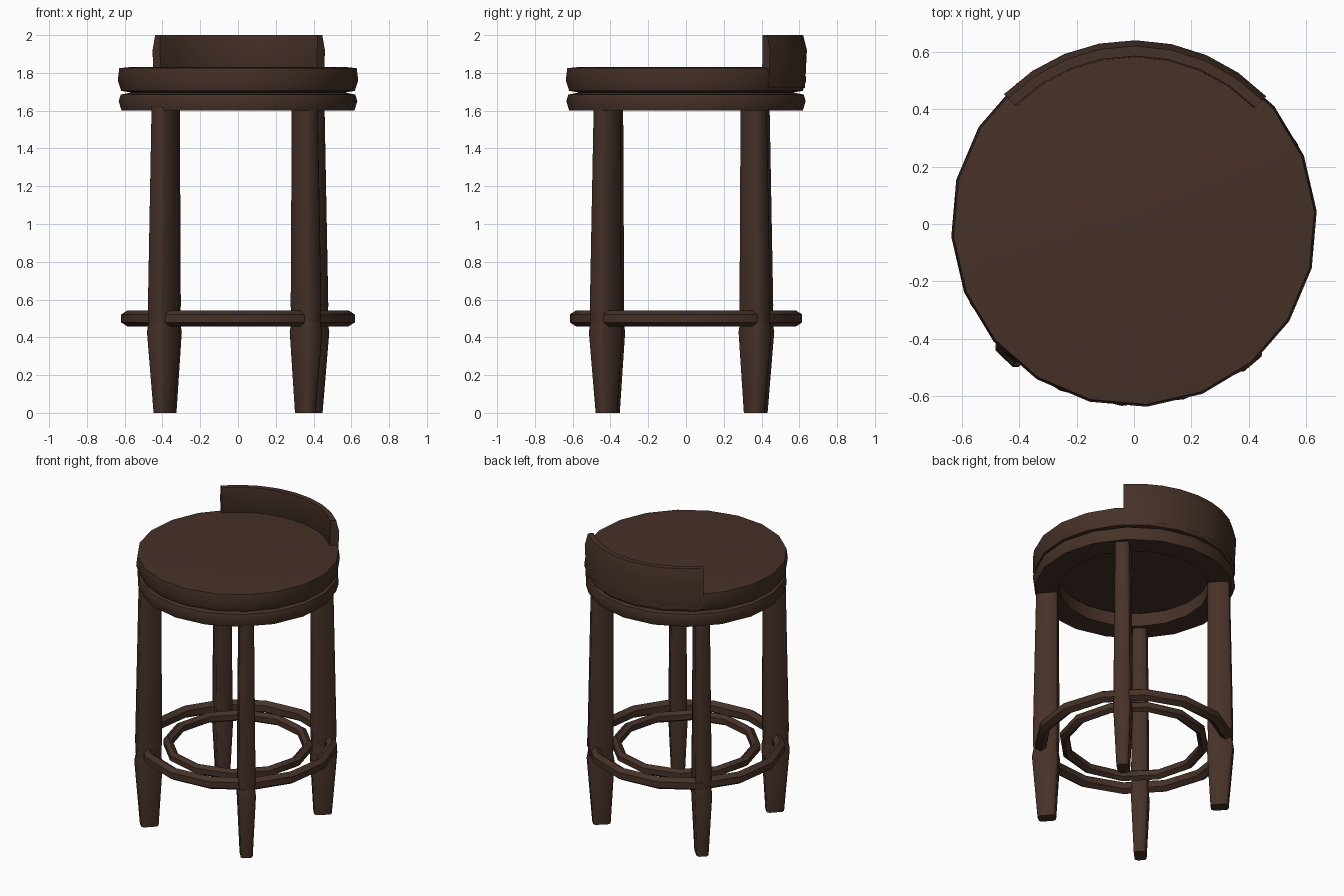
import bpy, bmesh, math
from mathutils import Vector

if "Cube" in bpy.data.objects:
    bpy.data.objects.remove(bpy.data.objects["Cube"])

wood = bpy.data.materials.new("dark brown wood")
wood.diffuse_color = (0.062, 0.031, 0.021, 1)
wood.use_nodes = True
wood.node_tree.nodes["Principled BSDF"].inputs["Base Color"].default_value = wood.diffuse_color


def make(name, bm, angle=40):
    bmesh.ops.remove_doubles(bm, verts=bm.verts, dist=1e-5)
    bmesh.ops.recalc_face_normals(bm, faces=bm.faces)
    me = bpy.data.meshes.new(name)
    bm.to_mesh(me)
    bm.free()
    me.materials.append(wood)
    ob = bpy.data.objects.new(name, me)
    bpy.context.collection.objects.link(ob)
    bpy.ops.object.select_all(action='DESELECT')
    ob.select_set(True)
    bpy.context.view_layer.objects.active = ob
    bpy.ops.object.shade_smooth_by_angle(angle=math.radians(angle))
    return ob


def sweep(name, profile, sides, start=0, span=360, closed=True, caps=False):
    """Turn an (r, z) profile about the z axis; a part turn gets end caps."""
    bm = bmesh.new()
    full = span == 360
    n = sides if full else sides + 1
    rows = []
    for i in range(n):
        a = math.radians(start + span * i / sides)
        rows.append([bm.verts.new((r * math.cos(a), r * math.sin(a), z)) for r, z in profile])
    m = len(profile)
    for i in range(sides):
        p, q = rows[i], rows[(i + 1) % n]
        for j in range(m if closed else m - 1):
            k = (j + 1) % m
            bm.faces.new((p[j], q[j], q[k], p[k]))
    if caps:
        bm.faces.new([r[0] for r in rows])
        bm.faces.new([r[-1] for r in rows])
    if not full:
        bm.faces.new(rows[0])
        bm.faces.new(rows[-1])
    return make(name, bm)


def leg_part(name, angle, stations):
    """Loft chamfered rectangles: (z, centre radius, radial depth, width)."""
    u = Vector((math.cos(angle), math.sin(angle), 0))
    v = Vector((-u.y, u.x, 0))
    bm = bmesh.new()
    rings = []
    for z, r, d, w in stations:
        c, d, w = 0.014, d / 2, w / 2
        pts = [(d, w - c), (d - c, w), (c - d, w), (-d, w - c),
               (-d, c - w), (c - d, -w), (d - c, -w), (d, c - w)]
        rings.append([bm.verts.new(u * (r + x) + v * y + Vector((0, 0, z))) for x, y in pts])
    for a, b in zip(rings, rings[1:]):
        for j in range(8):
            bm.faces.new((a[j], a[(j + 1) % 8], b[(j + 1) % 8], b[j]))
    bm.faces.new(rings[0])
    bm.faces.new(rings[-1])
    make(name, bm, 50)


def tube(r, z, dr, dz):
    return [(r + dr * math.cos(math.radians(t)), z + dz * math.sin(math.radians(t)))
            for t in range(30, 390, 60)]


# Seat cushion and the open ring under it
sweep("seat", [(0.56, 1.695), (0.62, 1.705), (0.638, 1.76), (0.63, 1.825), (0.56, 1.832)],
      20, start=4, closed=False, caps=True)
sweep("seat_ring", [(0.47, 1.60), (0.62, 1.60), (0.635, 1.65), (0.625, 1.685),
                    (0.55, 1.70), (0.47, 1.69)], 18, start=6)

# Low curved backrest
sweep("backrest", [(0.58, 1.80), (0.63, 1.72), (0.64, 1.92), (0.62, 2.0), (0.585, 2.0)],
      8, start=44, span=91)

# Footrest: rings outside and inside the legs
sweep("outer_foot_ring", tube(0.588, 0.5, 0.038, 0.042), 14, start=5)
sweep("inner_foot_ring", tube(0.44, 0.5, 0.032, 0.036), 12)

# Legs: shaft above and tapered foot below the footrest
places = {"front_right": (0.36, -0.425), "back_right": (0.395, 0.365),
          "back_left": (-0.385, 0.38), "front_left": (-0.395, -0.41)}
for side, (x, y) in places.items():
    a, r = math.atan2(y, x), math.hypot(x, y)
    leg_part(side + "_leg", a, [(0.45, r, 0.145, 0.10), (0.57, r, 0.155, 0.105),
                                (1.62, r - 0.01, 0.135, 0.09)])
    leg_part(side + "_foot", a, [(0.0, r - 0.005, 0.11, 0.075), (0.43, r, 0.165, 0.11),
                                 (0.48, r, 0.15, 0.10)])
